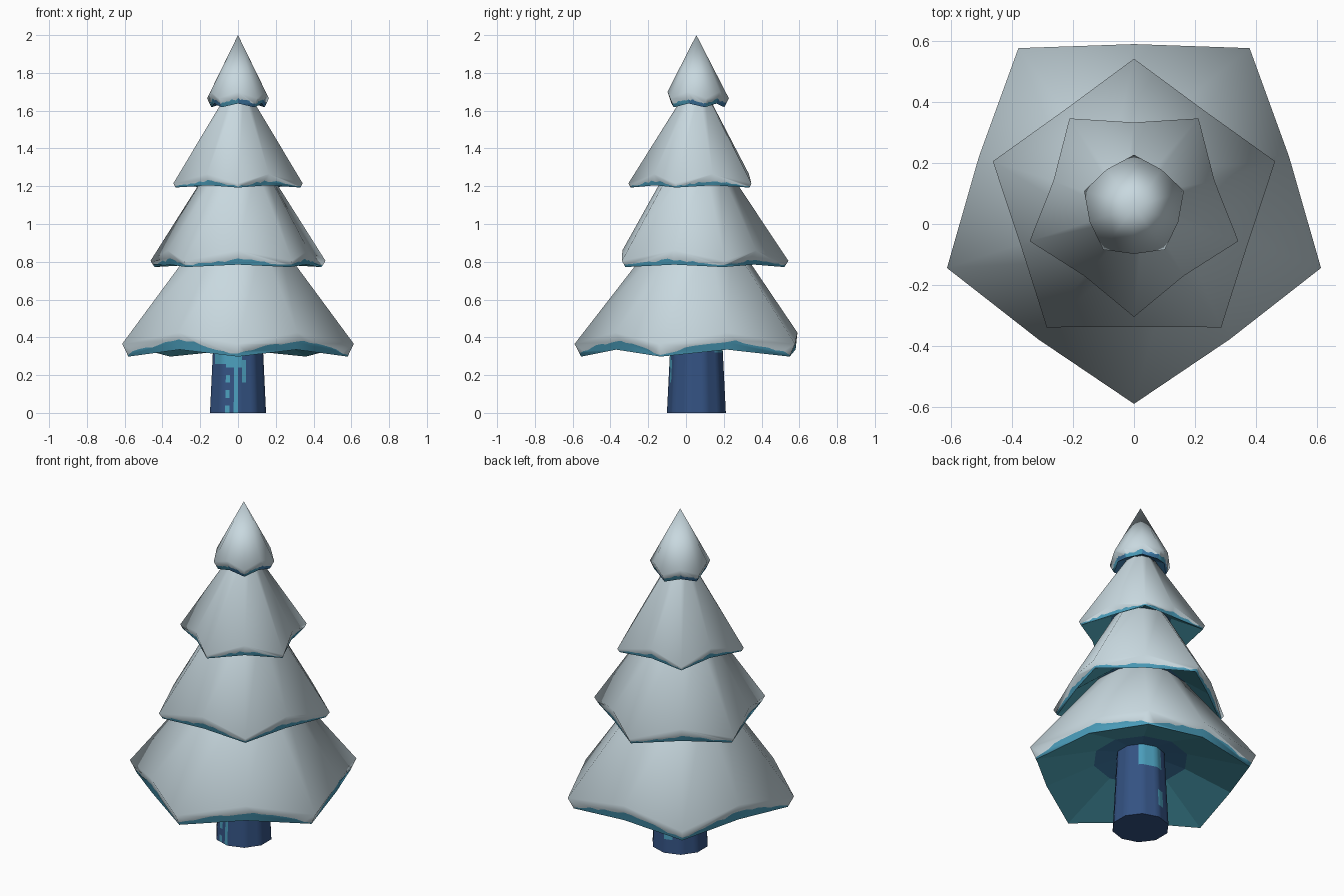
import bpy, bmesh, math, random

if "Cube" in bpy.data.objects:
    bpy.data.objects.remove(bpy.data.objects["Cube"])

random.seed(4)
CY = 0.055                       # tree axis offset in y


def material(name, rgb):
    m = bpy.data.materials.new(name)
    m.diffuse_color = (*rgb, 1)
    m.use_nodes = True
    m.node_tree.nodes["Principled BSDF"].inputs["Base Color"].default_value = m.diffuse_color
    return m


SNOW = material("snow", (0.58, 0.69, 0.74))
TEAL = material("frosted_teal", (0.07, 0.34, 0.50))
UNDER = material("needle_teal", (0.08, 0.39, 0.50))
DEEP = material("deep_blue_green", (0.05, 0.20, 0.40))
BARK = material("bark_blue", (0.034, 0.085, 0.225))


def finish(bm, name, mats):
    bmesh.ops.recalc_face_normals(bm, faces=bm.faces)
    me = bpy.data.meshes.new(name)
    bm.to_mesh(me)
    bm.free()
    for m in mats:
        me.materials.append(m)
    ob = bpy.data.objects.new(name, me)
    bpy.context.collection.objects.link(ob)
    return ob


def tier(name, start, corner, mid, low_corner, low_mid, top, inner, jag, tip=False):
    """Five-pointed skirt, hollow below; every pair is (radius, z)."""
    bm = bmesh.new()

    def ring(c, m):
        out = []
        for i in range(10):
            r, z = m if i % 2 else c
            a = math.radians(start + 36 * i)
            out.append(bm.verts.new((r * math.cos(a), CY + r * math.sin(a), z)))
        return out

    def face(verts, mat, smooth=True):
        f = bm.faces.new(verts)
        f.material_index = mat
        f.smooth = smooth

    A = ring(corner, mid)
    B = ring(low_corner, low_mid)
    U = ring(inner, inner)
    # upper cone
    if tip:
        apex = bm.verts.new((0, CY, top[1]))
        for i in range(10):
            face([A[i], A[(i + 1) % 10], apex], 0)
    else:
        T = ring(top, (top[0] * 0.93, top[1]))
        for i in range(10):
            j = (i + 1) % 10
            face([A[i], A[j], T[j], T[i]], 0)
        face(T[::-1], 0, False)
    # ragged snow line on the rim
    n = 8
    line = []
    for k in range(10 * n):
        i, s = k // n, (k % n) / n
        j = (i + 1) % 10
        u = s if i % 2 == 0 else 1 - s          # 0 at corner, 1 at middle
        t = jag[0] + (jag[1] - jag[0]) * min(1, u * 1.5)
        t = min(0.95, t + random.uniform(-0.11, 0.11))
        hi = A[i].co.lerp(A[j].co, s)
        lo = B[i].co.lerp(B[j].co, s)
        line.append(bm.verts.new(hi.lerp(lo, t)))
    for i in range(10):
        j = (i + 1) % 10
        seg = [line[(i * n + k) % (10 * n)] for k in range(n + 1)]
        face([A[j], A[i]] + seg, 0)
        face([B[i], B[j]] + seg[::-1], 3 if tip and i % 2 else 1)
        face([B[i], B[j], U[j], U[i]], 3 if tip else 2, False)
    # dark middle of the underside
    hub = bm.verts.new((0, CY, inner[1] + 0.05))
    for i in range(10):
        face([U[i], U[(i + 1) % 10], hub], 3, False)
    return finish(bm, name, [SNOW, TEAL, UNDER, DEEP])


tier("bottom_branches", -90, (0.645, 0.365), (0.535, 0.425), (0.61, 0.298),
     (0.525, 0.335), (0.23, 0.90), (0.26, 0.425), (0.8, 0.47))
tier("lower_middle_branches", 90, (0.487, 0.805), (0.392, 0.86), (0.465, 0.772),
     (0.378, 0.785), (0.158, 1.30), (0.25, 0.88), (0.7, 0.62))
tier("upper_middle_branches", -90, (0.36, 1.215), (0.278, 1.265), (0.348, 1.193),
     (0.268, 1.205), (0.055, 1.70), (0.17, 1.285), (0.7, 0.6))
tier("top_branches", 90, (0.172, 1.665), (0.153, 1.70), (0.148, 1.618),
     (0.132, 1.638), (0, 2.0), (0.075, 1.66), (0.55, 0.6), tip=True)


# trunk: ten-sided, each side cut into narrow columns for the frost marks
def frosted(az, z):
    front = (az + 90 + 180) % 360 - 180          # degrees from the front
    top_band = -60 < front < 12 and z > 0.27 - 0.0006 * (front + 60)
    streaks = (-9 < front < 0 and z < 0.27) or (9 < front < 18 and 0.17 < z < 0.27)
    dots = -27 < front < -18 and z < 0.2 and z % 0.08 < 0.035
    back = (45 < az < 108 and z > 0.33) or (90 < az < 108 and 0.07 < z < 0.18)
    return top_band or streaks or dots or back


bm = bmesh.new()
SUB, ROWS, HEIGHT = 4, 24, 0.48
base = [(math.cos(math.radians(-90 + 36 * i)), math.sin(math.radians(-90 + 36 * i)))
        for i in range(10)]
grid = []
for row in range(ROWS + 1):
    z = HEIGHT * row / ROWS
    r = 0.156 - 0.05 * z
    loop = []
    for k in range(10 * SUB):
        (x0, y0), (x1, y1) = base[k // SUB], base[(k // SUB + 1) % 10]
        s = (k % SUB) / SUB
        loop.append(bm.verts.new((r * (x0 + (x1 - x0) * s), CY + r * (y0 + (y1 - y0) * s), z)))
    grid.append(loop)
for row in range(ROWS):
    for k in range(10 * SUB):
        j = (k + 1) % (10 * SUB)
        f = bm.faces.new([grid[row][k], grid[row][j], grid[row + 1][j], grid[row + 1][k]])
        f.smooth = True
        c = f.calc_center_median()
        az = math.degrees(math.atan2(c.y - CY, c.x))
        f.material_index = 1 if frosted(az, c.z) else 0
bm.faces.new(grid[0][::-1])
bm.faces.new(grid[-1])
finish(bm, "trunk", [BARK, TEAL])
